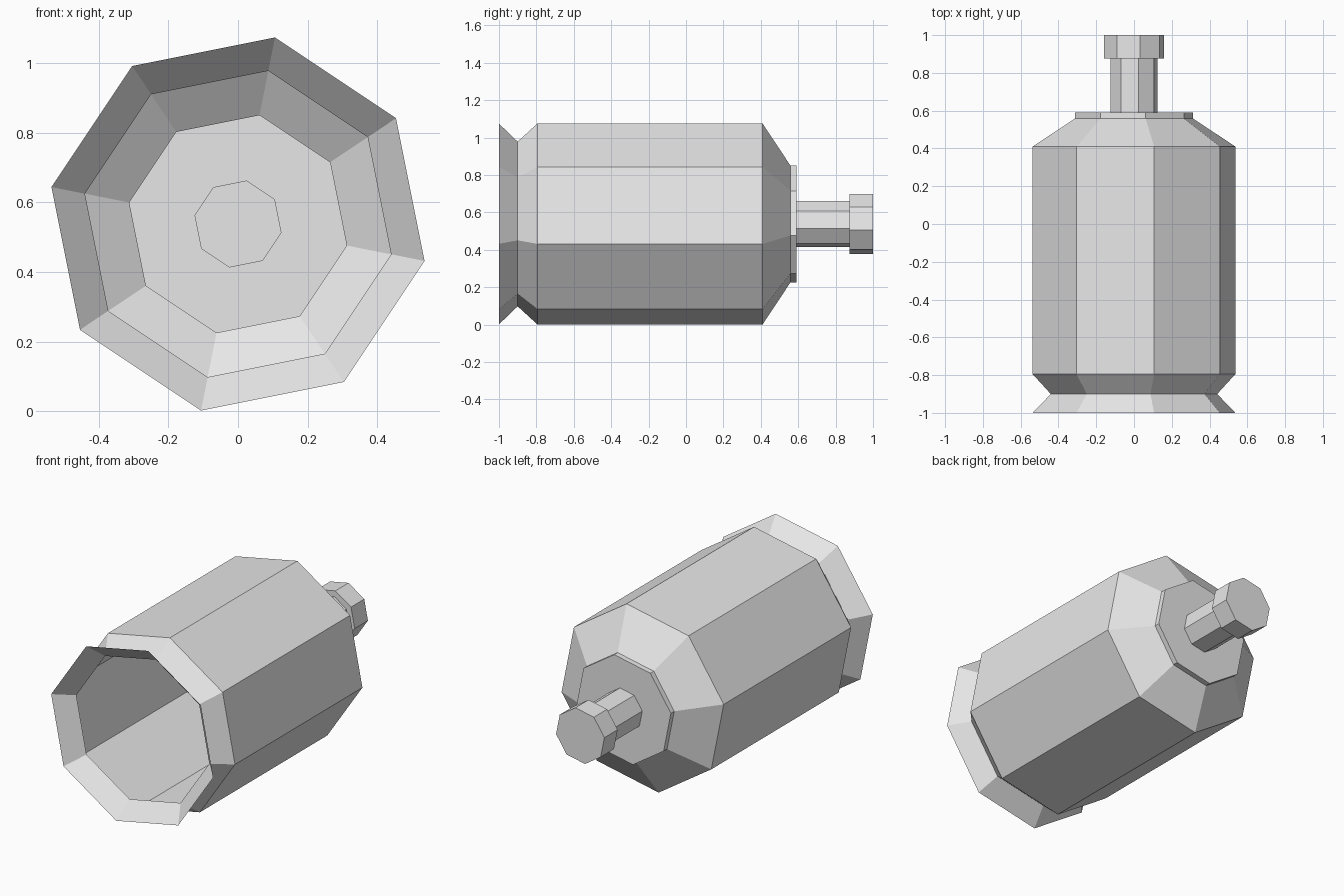
import bpy
import bmesh
from math import cos, sin, radians, tau

cube = bpy.data.objects.get("Cube")
if cube:
    bpy.data.objects.remove(cube, do_unlink=True)

SIDES = 8
TURN = radians(78.8)
AXIS_Z = 0.538

grey = bpy.data.materials.new("light_grey")
grey.use_nodes = True
grey.diffuse_color = (0.8, 0.8, 0.8, 1)
grey.node_tree.nodes["Principled BSDF"].inputs["Base Color"].default_value = (0.8, 0.8, 0.8, 1)


def shell(name, profile, closed_end=False):
    """Thin eight-sided shell along y from (y, radius) pairs."""
    bm = bmesh.new()
    rings = []
    for y, r in profile:
        angles = [TURN + tau * i / SIDES for i in range(SIDES)]
        rings.append([bm.verts.new((r * cos(a), y, AXIS_Z + r * sin(a))) for a in angles])
    for a, b in zip(rings, rings[1:]):
        for i in range(SIDES):
            j = (i + 1) % SIDES
            bm.faces.new((a[i], a[j], b[j], b[i]))
    if closed_end:
        bm.faces.new(rings[-1])
    # Orient every wall outward from the axis, and flat steps along y
    bm.normal_update()
    for f in bm.faces:
        c = f.calc_center_median()
        out = f.normal.x * c.x + f.normal.z * (c.z - AXIS_Z)
        if abs(f.normal.y) > 0.99:
            out = f.normal.y * (-1 if name == "cap" and c.y < 0.9 else 1)
        if out < 0:
            f.normal_flip()
    mesh = bpy.data.meshes.new(name)
    bm.to_mesh(mesh)
    bm.free()
    mesh.materials.append(grey)
    obj = bpy.data.objects.new(name, mesh)
    bpy.context.collection.objects.link(obj)
    return obj


# Flared open rim with a pinched neck
shell("flared_rim", [(-1.0, 0.547), (-0.9, 0.449), (-0.795, 0.547)])
# Long barrel and tapered shoulder
shell("barrel", [(-0.795, 0.547), (0.41, 0.547), (0.558, 0.319)])
# Shallow collar with an opening for the stem
shell("collar", [(0.558, 0.319), (0.59, 0.319), (0.59, 0.126)])
# Hollow stem
shell("stem", [(0.59, 0.126), (0.875, 0.126)])
# Wider closed cap at the tip
shell("cap", [(0.875, 0.126), (0.875, 0.163), (1.0, 0.163)], closed_end=True)
